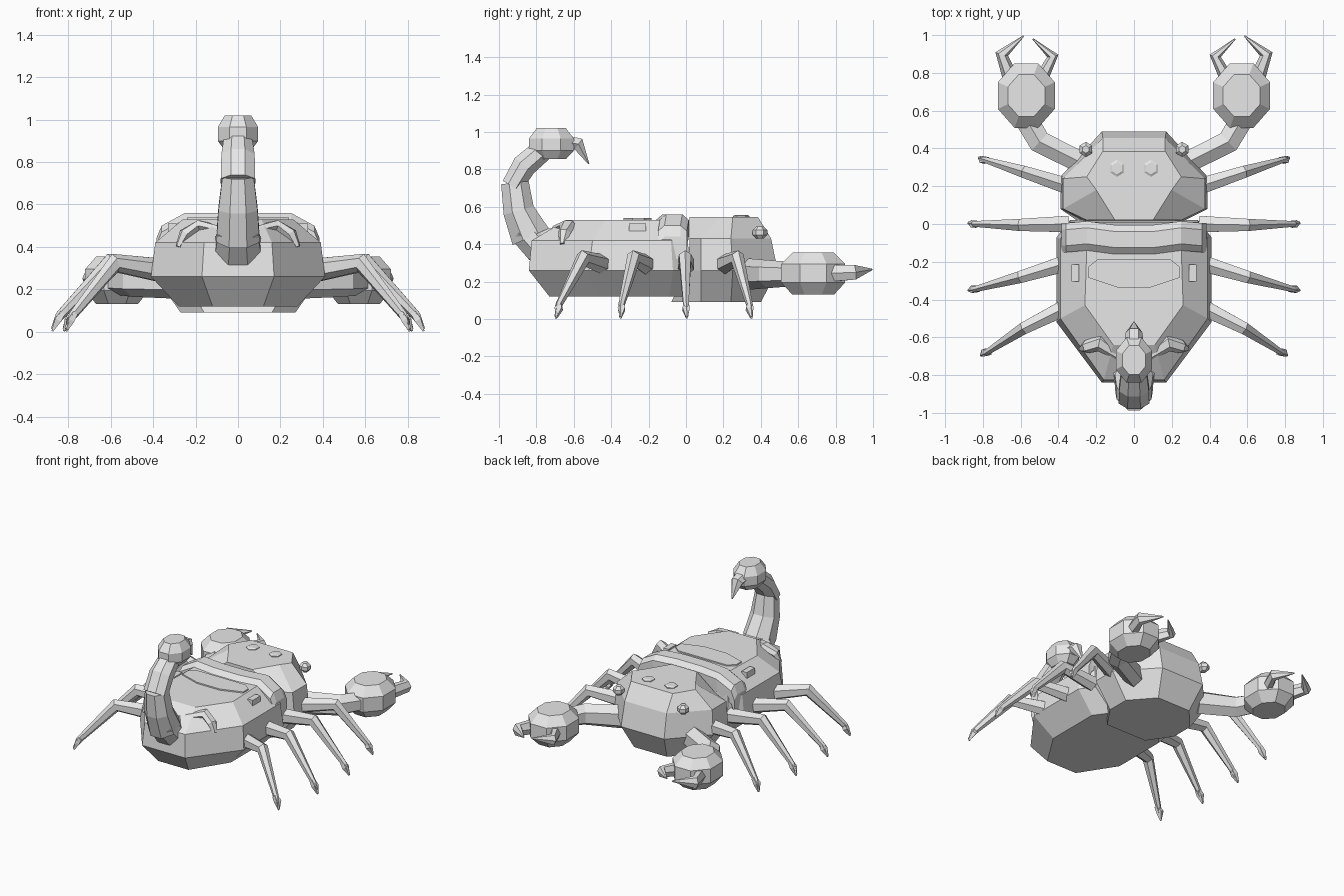
import bpy, bmesh, math
from mathutils import Vector

cube = bpy.data.objects.get("Cube")
if cube:
    bpy.data.objects.remove(cube, do_unlink=True)

grey = bpy.data.materials.new("light_grey")
grey.use_nodes = True
grey.diffuse_color = (0.8, 0.8, 0.8, 1)
grey.node_tree.nodes["Principled BSDF"].inputs["Base Color"].default_value = (0.8, 0.8, 0.8, 1)


def loft(name, rings, mirror=False):
    """Bridge equal-sized rings of points and cap both ends."""
    bm = bmesh.new()
    loops = [[bm.verts.new(p) for p in ring] for ring in rings]
    n = len(loops[0])
    for a, b in zip(loops, loops[1:]):
        for i in range(n):
            j = (i + 1) % n
            bm.faces.new((a[i], a[j], b[j], b[i]))
    bm.faces.new(loops[0])
    bm.faces.new(loops[-1])
    bmesh.ops.recalc_face_normals(bm, faces=bm.faces)
    mesh = bpy.data.meshes.new(name)
    bm.to_mesh(mesh)
    bm.free()
    mesh.materials.append(grey)
    obj = bpy.data.objects.new(name, mesh)
    bpy.context.collection.objects.link(obj)
    if mirror:
        obj.modifiers.new("Mirror", 'MIRROR').use_mirror_merge = False
    return obj


def tube(name, path, sizes, sides=6, turn=0.0, side=None, mirror=False):
    """Faceted limb along a path; sizes are (half width, half height)."""
    pts = [Vector(p) for p in path]
    rings = []
    for i, p in enumerate(pts):
        before, after = pts[max(i - 1, 0)], pts[min(i + 1, len(pts) - 1)]
        t = (after - p).normalized() + (p - before).normalized()
        t.normalize()
        s = Vector(side) if side else t.cross(Vector((0, 0, 1))).normalized()
        u = s.cross(t).normalized()
        w, h = sizes[i]
        angles = [(k + turn) * math.tau / sides for k in range(sides)]
        rings.append([p + s * w * math.cos(a) + u * h * math.sin(a) for a in angles])
    return loft(name, rings, mirror)


def shell(name, levels):
    """Stack of half outlines, reflected in x, from bottom to top."""
    return loft(name, [[(x, y, z) for x, y in half] + [(-x, y, z) for x, y in reversed(half)]
                       for z, half in levels])


def gem(name, c, r, levels, mirror=False, sides=8):
    """Faceted knob: levels are (scale, z)."""
    rings = []
    for s, z in levels:
        angles = [(k + .5) * math.tau / sides for k in range(sides)]
        rings.append([(c[0] + s * r[0] * math.cos(a), c[1] + s * r[1] * math.sin(a), z)
                      for a in angles])
    return loft(name, rings, mirror)


# Head and abdomen shells
shell("head", [
    (.09, [(.13, .40), (.27, .24), (.27, .08), (.16, -.08)]),
    (.26, [(.17, .49), (.39, .25), (.39, .08), (.25, .01)]),
    (.43, [(.165, .455), (.375, .24), (.375, .08), (.25, .02)]),
    (.545, [(.165, .385), (.25, .25), (.20, .18), (.10, .02)])])
shell("abdomen", [
    (.12, [(.20, .02), (.28, -.09), (.28, -.48), (.12, -.73)]),
    (.26, [(.34, .02), (.41, -.07), (.41, -.52), (.17, -.84)]),
    (.42, [(.34, .01), (.39, -.08), (.39, -.50), (.16, -.825)]),
    (.53, [(.20, -.01), (.25, -.13), (.26, -.43), (.11, -.64)])])

# Raised belt behind the head
stations = [(.385, .44, 0), (.36, .50, 0), (.25, .56, .01), (.10, .56, -.01)]
belt = []
for x, z, shift in [(-x, z, s) for x, z, s in stations] + stations[::-1]:
    f, b = .005 + shift, -.15 + shift
    belt.append([(x, f, z - .12), (x, f, z - .03), (x, f - .035, z),
                 (x, b + .035, z), (x, b, z - .03), (x, b, z - .12)])
loft("belt", belt)

# Chevron plate and small side blocks on the back
plate = [(-.24, -.225), (-.19, -.185), (.19, -.185), (.24, -.225),
         (.24, -.285), (.09, -.335), (-.09, -.335), (-.24, -.285)]
loft("back_plate", [[(x, y, z) for x, y in plate] for z in (.52, .539)])
block = [(.33, -.215), (.29, -.215), (.29, -.305), (.33, -.305)]
loft("side_block", [[(x, y, z) for x, y in block] for z in (.43, .51)], True)

# Hooked ridges at the rear of the abdomen
tube("rear_ridge", [(.28, -.66, .40), (.25, -.65, .46), (.18, -.63, .50), (.08, -.70, .48)],
     [(.015, .015), (.035, .03), (.045, .03), (.025, .02)], 6, mirror=True)

# Eyes
gem("top_eye", (.09, .295), (.042, .045), [(1, .53), (1, .55), (.7, .557)], True, 6)
gem("side_eye", (.255, .395), (.038, .04), [(.5, .43), (1, .45), (1, .475), (.5, .495)], True, 6)

# Four pairs of legs: base, knee, ankle, toe
legs = [((.35, .20), (.58, .275), (.79, .34), (.82, .35)),
        ((.35, .00), (.60, -.005), (.84, 0), (.875, .005)),
        ((.37, -.21), (.60, -.28), (.84, -.345), (.875, -.35)),
        ((.36, -.44), (.58, -.55), (.78, -.68), (.81, -.695))]
for i, leg in enumerate(legs):
    heights = (.29, .325, .075, .012)
    tube("leg_%d" % (i + 1), [(x, y, z) for (x, y), z in zip(leg, heights)],
         [(.05, .055), (.037, .045), (.017, .022), (.008, .008)], 6, .5, mirror=True)
    ax, ay = leg[2]
    tube("foot_%d" % (i + 1), [(ax - .015, ay, .09), (ax + .01, ay, .055), (*leg[3], .003)],
         [(.018, .018), (.027, .022), (.005, .005)], 4, .5, mirror=True)

# Arms, hands and pincers
tube("arm", [(.27, .32, .24), (.50, .435, .24), (.58, .57, .24)],
     [(.065, .085), (.07, .075), (.07, .065)], 6, .5, mirror=True)
gem("hand", (.57, .68), (.163, .185), [(.65, .13), (1, .195), (1, .295), (.65, .355)], True)
tube("outer_pincer", [(.66, .79, .245), (.70, .90, .25), (.585, .995, .265)],
     [(.04, .05), (.035, .045), (.004, .004)], 6, mirror=True)
tube("inner_pincer", [(.48, .79, .245), (.43, .89, .25), (.535, .98, .265)],
     [(.035, .05), (.03, .04), (.004, .004)], 6, mirror=True)

# Tail segments, bulb and stinger
across = (1, 0, 0)
tube("tail_base", [(0, -.70, .40), (0, -.80, .40), (0, -.87, .48)],
     [(.115, .09), (.118, .10), (.10, .09)], 8, .5, across)
tube("tail_middle", [(0, -.83, .44), (0, -.895, .58), (0, -.915, .73)],
     [(.11, .115), (.10, .09), (.08, .08)], 8, .5, across)
tube("tail_upper", [(0, -.93, .71), (0, -.865, .82), (0, -.76, .91)],
     [(.088, .062), (.085, .07), (.07, .065)], 8, .5, across)
gem("tail_bulb", (0, -.72), (.103, .13), [(.65, .855), (1, .90), (1, .965), (.65, 1.02)])
tube("stinger", [(0, -.63, .945), (0, -.575, .935), (0, -.52, .83)],
     [(.05, .04), (.045, .04), (.004, .004)], 6, 0, across)
